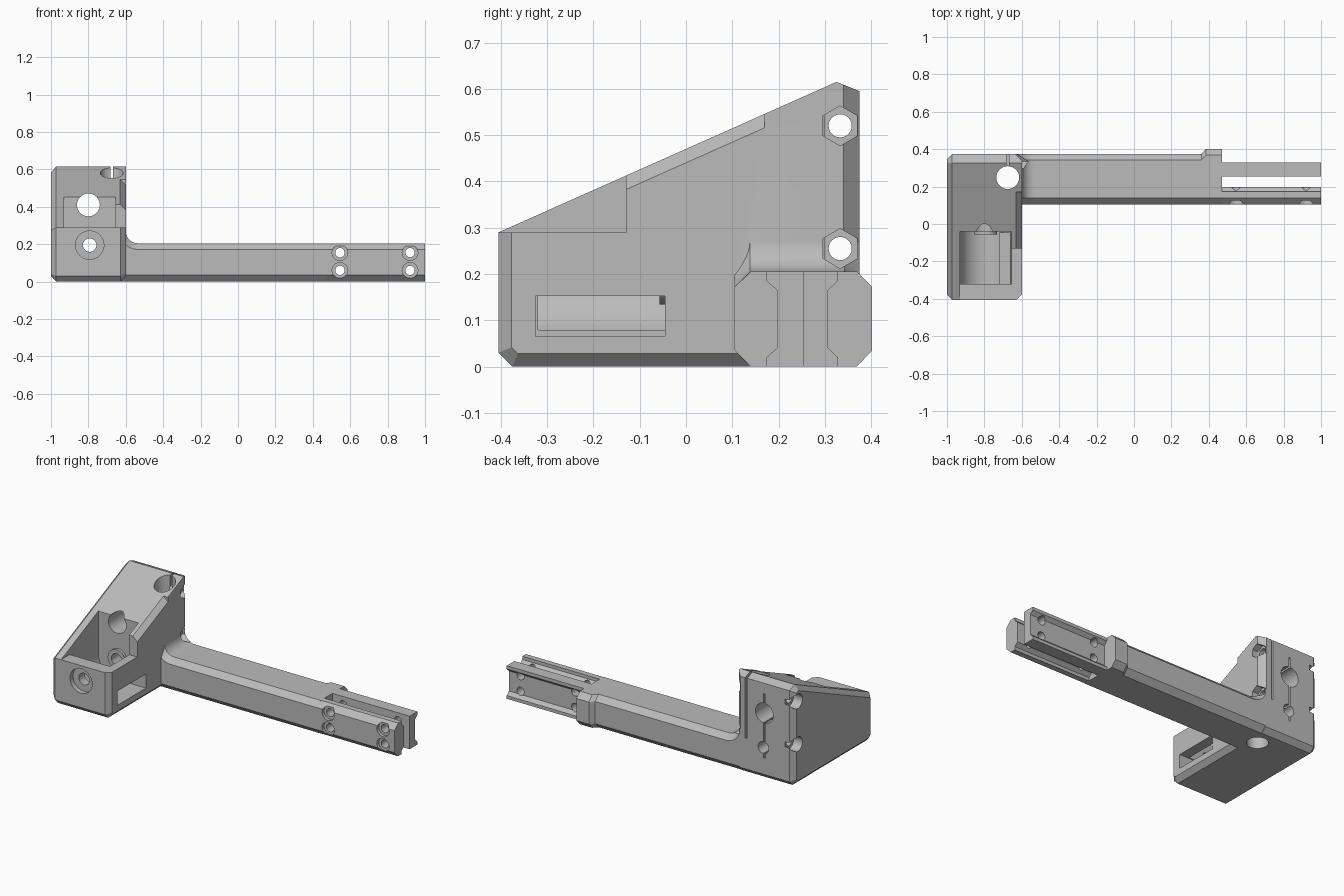
import bpy, bmesh, math
from mathutils import Vector

if "Cube" in bpy.data.objects:
    bpy.data.objects.remove(bpy.data.objects["Cube"])

grey = bpy.data.materials.new("plain grey")
grey.use_nodes = True
grey.diffuse_color = (0.5, 0.5, 0.5, 1)
grey.node_tree.nodes["Principled BSDF"].inputs["Base Color"].default_value = (0.5, 0.5, 0.5, 1)


def loft(name, rings, bevel_rule=None, width=0.028):
    """Solid skinned through matching rings of points, optionally chamfered."""
    bm = bmesh.new()
    loops = [[bm.verts.new(p) for p in ring] for ring in rings]
    for a, b in zip(loops, loops[1:]):
        for i in range(len(a)):
            j = (i + 1) % len(a)
            bm.faces.new((a[i], a[j], b[j], b[i]))
    bm.faces.new(loops[0])
    bm.faces.new(loops[-1])
    bmesh.ops.recalc_face_normals(bm, faces=bm.faces)
    if bevel_rule:
        edges = [e for e in bm.edges if bevel_rule(e)]
        bmesh.ops.bevel(bm, geom=edges, offset=width, segments=1, affect='EDGES')
        bmesh.ops.recalc_face_normals(bm, faces=bm.faces)
    mesh = bpy.data.meshes.new(name)
    bm.to_mesh(mesh)
    bm.free()
    mesh.materials.append(grey)
    obj = bpy.data.objects.new(name, mesh)
    bpy.context.collection.objects.link(obj)
    return obj


def box(name, x, y, z):
    return loft(name, [[(px, y[0], z[0]), (px, y[1], z[0]), (px, y[1], z[1]), (px, y[0], z[1])] for px in x])


def rod(name, axis, centre, radius, span, sides=40):
    """Prism along an axis; centre holds the other two coordinates in order."""
    rings = []
    for s in span:
        ring = []
        for i in range(sides):
            t = math.tau * i / sides
            p = [centre[0] + radius * math.sin(t), centre[1] + radius * math.cos(t)]
            p.insert("xyz".index(axis), s)
            ring.append(p)
        rings.append(ring)
    return loft(name, rings)


def combine(target, tool, operation):
    """Apply a boolean and discard the tool."""
    mod = target.modifiers.new("boolean", 'BOOLEAN')
    mod.operation = operation
    mod.solver = 'EXACT'
    mod.object = tool
    bpy.context.view_layer.update()
    graph = bpy.context.evaluated_depsgraph_get()
    mesh = bpy.data.meshes.new_from_object(target.evaluated_get(graph))
    target.modifiers.clear()
    target.data = mesh
    bpy.data.objects.remove(tool)


LEFT, RIGHT = -1.0, -0.6
FRONT, BACK = -0.405, 0.375


def slope(y):
    return 0.29 + (y - FRONT) * 0.445


# Wedge-shaped housing, chamfered around its ends
profile = [(FRONT, 0.03), (-0.375, 0), (0.345, 0), (BACK, 0.03),
           (BACK, 0.595), (0.325, slope(0.325)), (FRONT, 0.29)]


def end_edge(e):
    a, b = (v.co for v in e.verts)
    if abs(a.x - b.x) > 0.01:
        return False
    return a.x < -0.9 or min(a.z, b.z) < 0.1


bracket = loft("arm_bracket", [[(x, y, z) for y, z in profile] for x in (LEFT, RIGHT)], end_edge)

# Long chamfered arm with a raised stop near its end
sections = [(-0.65, BACK), (0.36, BACK), (0.385, 0.402), (0.47, 0.402)]
arm = loft("arm", [[(x, 0.105, 0.035), (x, 0.138, 0), (x, b - 0.033, 0), (x, b, 0.035),
                    (x, b, 0.172), (x, b - 0.033, 0.205), (x, 0.138, 0.205), (x, 0.105, 0.172)]
                   for x, b in sections])

# Concave fillet where the arm meets the housing
rings = []
for y, r in ((0.105, 0.098), (0.138, 0.065), (0.342, 0.065), (BACK, 0.098)):
    arc = [(-0.535 - r * math.cos(t), y, 0.27 - r * math.sin(t))
           for t in (math.pi / 2 * i / 10 for i in range(11))]
    rings.append(arc + [(-0.535, y, 0.1), (-0.65, y, 0.1), (-0.65, y, 0.27)])
fillet = loft("arm_fillet", rings)

# Two end rails: one with a raised inner rib, one with a channel outside
half_front = [(0.14, 0), (0.175, 0), (0.175, 0.02), (0.198, 0.04)]
half_rear = [(0.253, 0), (0.328, 0), (0.328, 0.02), (0.307, 0.04)]


def mirrored(half):
    return half + [(y, 0.205 - z) for y, z in reversed(half)]


front_section = mirrored(half_front) + [(0.105, 0.172), (0.105, 0.035)]
rails = [loft(n, [[(x, y, z) for y, z in s] for x in (0.45, 1)])
         for n, s in (("front_rail", front_section), ("rear_rail", mirrored(half_rear)))]

for part in [arm, fillet] + rails:
    combine(bracket, part, 'UNION')

# Chamfer of the rear vertical edge and of the sloping top edge
cutters = [loft("rear_chamfer", [[(-0.645, 0.385, z), (-0.59, 0.33, z), (-0.59, 0.385, z)]
                                 for z in (0.27, 0.7)]),
           loft("top_chamfer", [[(-0.64, y, slope(y) + 0.01), (-0.59, y, slope(y) - 0.04),
                                 (-0.59, y, slope(y) + 0.04)] for y in (-0.13, 0.17)]),
           loft("front_chamfer", [[(-0.637, -0.415, z), (-0.59, -0.368, z), (-0.59, -0.415, z)]
                                  for z in (-0.1, 0.5)])]

# Motor pocket with a round floor, open top, lowered wall and side window
MX, MZ = -0.793, 0.195
cutters += [box("pocket", (-0.93, -0.655), (-0.32, -0.04), (MZ, 0.8)),
            rod("pocket_floor", "y", (MX, MZ), 0.1375, (-0.32, -0.04), 64),
            box("front_wall_cut", (-0.93, -0.655), (-0.5, -0.2), (0.29, 0.8)),
            box("side_wall_cut", (-0.67, -0.5), (-0.5, -0.13), (0.29, 0.8)),
            box("window", (-0.72, -0.5), (-0.325, -0.045), (0.065, 0.152))]

# Vertical clamp bore with its slit
cutters += [rod("clamp_bore", "z", (-0.675, 0.248), 0.061, (-0.1, 0.8)),
            box("clamp_slit", (-0.682, -0.668), (0.26, 0.5), (0.22, 0.8))]

# Clamp screws with hexagonal nut seats and round head seats
for z in (0.255, 0.52):
    cutters += [rod("screw_hole", "x", (0.333, z), 0.025, (-1.1, -0.5), 24),
                rod("head_seat", "x", (0.333, z), 0.045, (-1.1, -0.94), 24)]
    seat = rod("nut_seat", "x", (0.333, z), 0.043, (-0.64, -0.5), 6)
    cutters.append(seat)

# Rear bore, with a shallow slit linking it to the shaft hole
cutters += [rod("rear_bore", "y", (-0.8, 0.41), 0.061, (-0.3, 0.5)),
            box("rear_slit", (-0.806, -0.794), (0.28, 0.5), (0.13, 0.53)),
            rod("shaft_seat", "y", (MX, MZ), 0.076, (-0.5, -0.375))]

# Counterbored holes through the end rails
for x in (0.545, 0.92):
    for z in (0.06, 0.155):
        cutters += [rod("rail_hole", "y", (x, z), 0.025, (0, 0.5), 24),
                    rod("rail_seat", "y", (x, z), 0.042, (0, 0.125), 24)]

for cutter in cutters:
    combine(bracket, cutter, 'DIFFERENCE')

# Bearing boss in the pocket, then the shaft hole through everything
combine(bracket, rod("boss", "y", (MX, MZ), 0.061, (-0.057, -0.02)), 'UNION')
combine(bracket, rod("shaft_hole", "y", (MX, MZ), 0.036, (-0.5, 0.5), 32), 'DIFFERENCE')

bracket.data.materials.clear()
bracket.data.materials.append(grey)
for face in bracket.data.polygons:
    face.material_index = 0

bpy.ops.object.select_all(action='DESELECT')
bracket.select_set(True)
bpy.context.view_layer.objects.active = bracket
bpy.ops.object.shade_smooth_by_angle(angle=math.radians(25))
